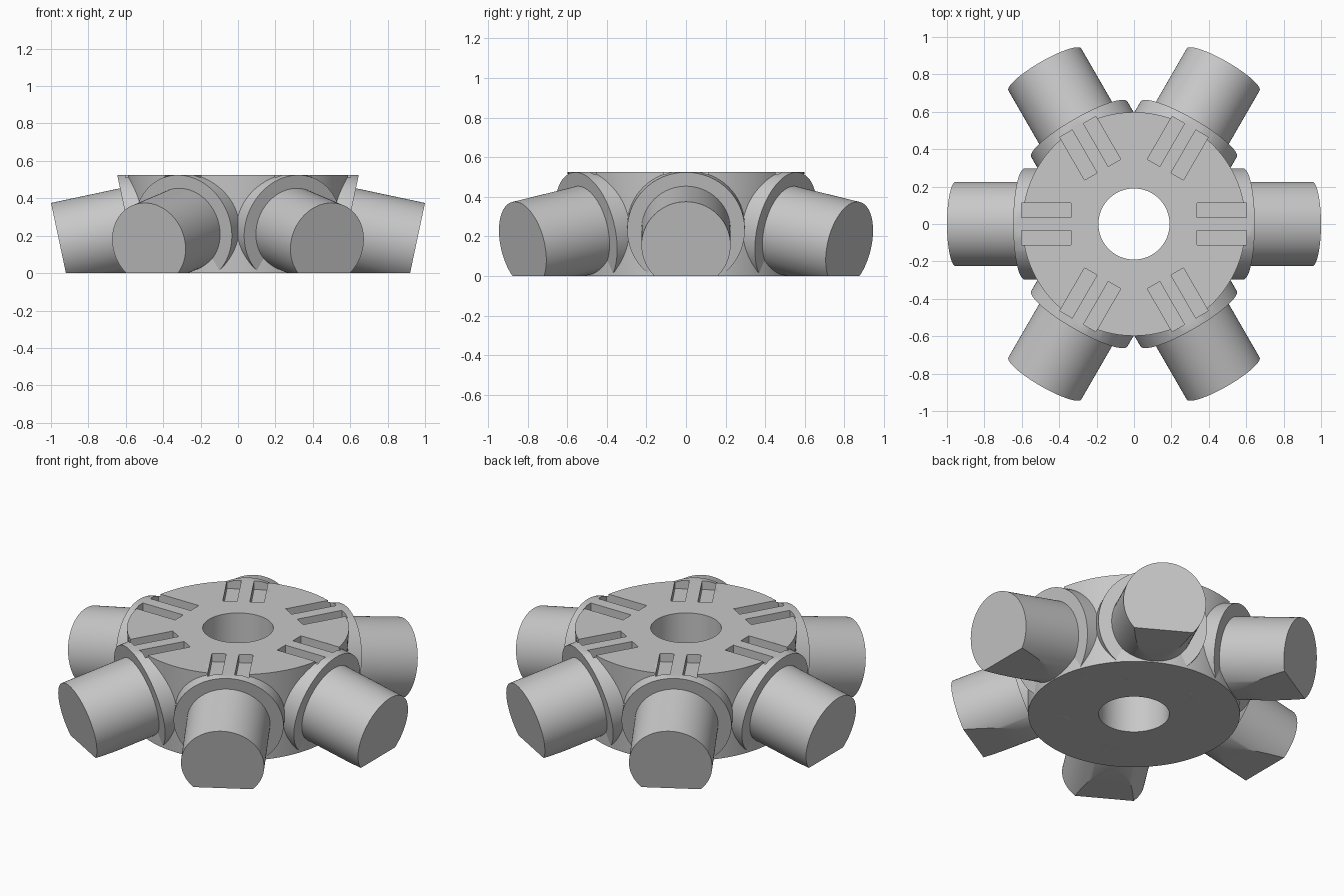
import bpy, bmesh, math
from mathutils import Matrix, Vector

if "Cube" in bpy.data.objects:
    bpy.data.objects.remove(bpy.data.objects["Cube"])

HEIGHT = 0.525
TILT = math.radians(12)
ARMS = 6

grey = bpy.data.materials.new("plain_grey")
grey.use_nodes = True
colour = (0.58, 0.58, 0.58, 1)
grey.diffuse_color = colour
grey.node_tree.nodes["Principled BSDF"].inputs["Base Color"].default_value = colour


def make_object(name, bm):
    bmesh.ops.recalc_face_normals(bm, faces=bm.faces)
    mesh = bpy.data.meshes.new(name)
    bm.to_mesh(mesh)
    bm.free()
    mesh.materials.append(grey)
    ob = bpy.data.objects.new(name, mesh)
    bpy.context.collection.objects.link(ob)
    return ob


def cylinder(bm, bottom, top, depth, matrix):
    bmesh.ops.create_cone(bm, cap_ends=True, segments=96, radius1=bottom,
                          radius2=top, depth=depth, matrix=matrix)


def clip(bm, z, up):
    # Trim everything beyond a horizontal plane and close the cut
    geom = bm.verts[:] + bm.edges[:] + bm.faces[:]
    cut = bmesh.ops.bisect_plane(bm, geom=geom, dist=1e-5, plane_co=(0, 0, z),
                                 plane_no=(0, 0, up), clear_outer=True)
    edges = [e for e in cut["geom_cut"] if isinstance(e, bmesh.types.BMEdge)]
    if edges:
        bmesh.ops.contextual_create(bm, geom=edges)


def tilted_rod(name, radius, start, end):
    # Rod sloping down and outward; start and end are x positions on its axis
    def on_axis(x):
        return Vector((x, 0, 0.155 + (0.953 - x) * math.tan(TILT)))
    a, b = on_axis(start), on_axis(end)
    bm = bmesh.new()
    matrix = Matrix.Translation((a + b) / 2) @ Matrix.Rotation(math.pi / 2 + TILT, 4, "Y")
    cylinder(bm, radius, radius, (b - a).length, matrix)
    clip(bm, 0, -1)
    clip(bm, HEIGHT, 1)
    return make_object(name, bm)


def subtract(ob, cutter):
    mod = ob.modifiers.new("cut", "BOOLEAN")
    mod.operation = "DIFFERENCE"
    mod.solver = "EXACT"
    mod.object = cutter
    select(ob)
    bpy.ops.object.modifier_apply(modifier=mod.name)


def select(ob):
    bpy.ops.object.select_all(action="DESELECT")
    ob.select_set(True)
    bpy.context.view_layer.objects.active = ob


def smooth(ob):
    select(ob)
    bpy.ops.object.shade_smooth_by_angle(angle=math.radians(30))


def ring(ob, name):
    # Repeat a finished part around the hub
    ob.name = name + "_1"
    for i in range(1, ARMS):
        twin = ob.copy()
        twin.name = f"{name}_{i + 1}"
        twin.rotation_euler.z = i * math.tau / ARMS
        bpy.context.collection.objects.link(twin)


# Cutters: paired radial slots and the centre bore
bm = bmesh.new()
for i in range(ARMS):
    for side in (-1, 1):
        matrix = (Matrix.Rotation(i * math.tau / ARMS, 4, "Z")
                  @ Matrix.Translation((0.468, side * 0.073, HEIGHT))
                  @ Matrix.Diagonal((0.265, 0.077, 0.1, 1)))
        bmesh.ops.create_cube(bm, size=1, matrix=matrix)
slots = make_object("slot_cutter", bm)
bm = bmesh.new()
cylinder(bm, 0.19, 0.19, 2, Matrix())
bore = make_object("bore_cutter", bm)

# Hub, slightly narrower at the base
bm = bmesh.new()
cylinder(bm, 0.57, 0.598, HEIGHT, Matrix.Translation((0, 0, HEIGHT / 2)))
hub = make_object("hub", bm)
subtract(hub, bore)
subtract(hub, slots)
smooth(hub)

# Collars around the arm roots
collar = tilted_rod("collar", 0.297, 0.4, 0.584)
subtract(collar, slots)
smooth(collar)
ring(collar, "collar")

# Arms
arm = tilted_rod("arm", 0.225, 0.55, 0.953)
smooth(arm)
ring(arm, "arm")

for cutter in (slots, bore):
    bpy.data.objects.remove(cutter)
